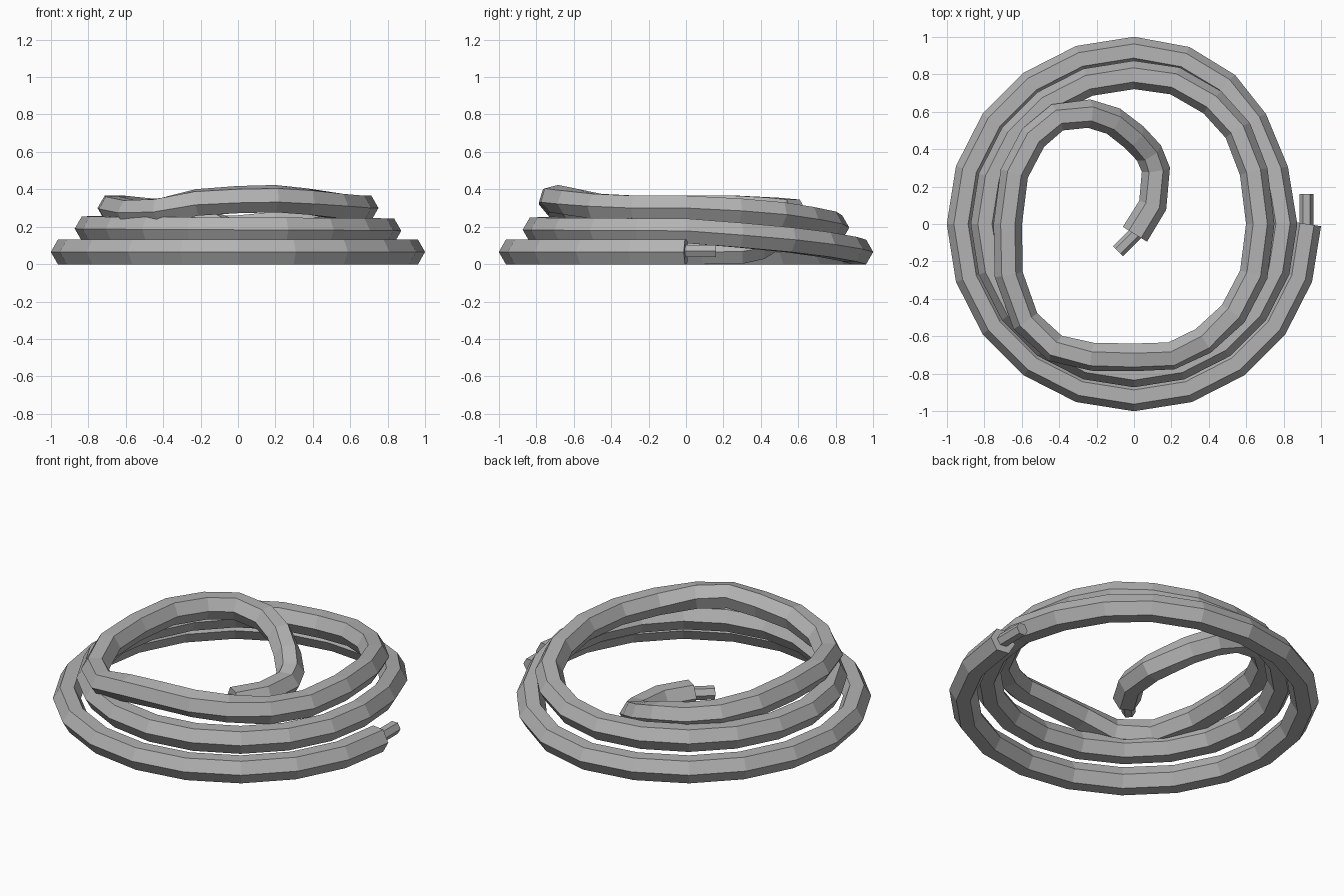
import bpy, bmesh, math
from mathutils import Vector

cube = bpy.data.objects.get("Cube")
if cube:
    bpy.data.objects.remove(cube, do_unlink=True)

grey = bpy.data.materials.new("cable grey")
grey.use_nodes = True
grey.diffuse_color = (0.45, 0.45, 0.45, 1)
grey.node_tree.nodes["Principled BSDF"].inputs["Base Color"].default_value = (0.45, 0.45, 0.45, 1)

UP = Vector((0, 0, 1))


def sweep(name, path, radius, rolls=None):
    """Six-sided capped tube along a path, with its flat sides facing up and down."""
    rolls = rolls or {}
    bm = bmesh.new()
    rings = []
    last = len(path) - 1
    for i, p in enumerate(path):
        before = (p - path[i - 1]).normalized() if i > 0 else Vector()
        after = (path[i + 1] - p).normalized() if i < last else Vector()
        tangent = (before + after).normalized()
        out = UP.cross(tangent).normalized()
        top = tangent.cross(out)
        ring = []
        for k in range(6):
            a = k * math.pi / 3 - rolls.get(i, 0)
            ring.append(bm.verts.new(p + radius * (out * math.cos(a) + top * math.sin(a))))
        rings.append(ring)
    for a, b in zip(rings, rings[1:]):
        for k in range(6):
            n = (k + 1) % 6
            bm.faces.new((a[k], a[n], b[n], b[k]))
    bm.faces.new(rings[0])
    bm.faces.new(rings[-1])
    bmesh.ops.recalc_face_normals(bm, faces=bm.faces)
    mesh = bpy.data.meshes.new(name)
    bm.to_mesh(mesh)
    bm.free()
    mesh.materials.append(grey)
    obj = bpy.data.objects.new(name, mesh)
    bpy.context.collection.objects.link(obj)
    return obj


def arc(radius, first, last, z0, z1):
    """Clockwise points at eighteen degree steps, climbing from z0 to z1."""
    pts = []
    for i in range(first, last + 1):
        a = -i * math.pi / 10
        z = z0 + (z1 - z0) * (i - first) / (last - first)
        pts.append(Vector((radius * math.cos(a), radius * math.sin(a), z)))
    return pts


# Bottom coil lies flat, then climbs on to the middle coil
path = arc(0.925, 0, 15, 0.065, 0.065)
path += [Vector(p) for p in ((0.27, 0.875, 0.08), (0.49, 0.74, 0.105),
                             (0.64, 0.55, 0.13), (0.75, 0.285, 0.155))]
path += arc(0.797, 0, 15, 0.178, 0.195)

# Top coil, lifted and tilted at the front
path += [Vector(p) for p in (
    (0.22, 0.765, 0.215), (0.42, 0.65, 0.24), (0.555, 0.5, 0.265), (0.64, 0.28, 0.285),
    (0.675, 0, 0.3), (0.64, -0.27, 0.3), (0.53, -0.48, 0.31))]
front = len(path)
path += [Vector(p) for p in (
    (0.37, -0.625, 0.335), (0.2, -0.705, 0.35), (0, -0.713, 0.345), (-0.22, -0.71, 0.33),
    (-0.42, -0.665, 0.285), (-0.58, -0.52, 0.275), (-0.67, -0.27, 0.295), (-0.675, 0, 0.3))]
rolls = {front + i: math.radians(d) for i, d in enumerate((10, 14, 13, 10, 5))}

# Loose tail drops down inside the coil to the ground
path += [Vector(p) for p in (
    (-0.64, 0.27, 0.3), (-0.54, 0.46, 0.29), (-0.41, 0.57, 0.28), (-0.24, 0.59, 0.25),
    (-0.11, 0.55, 0.2), (0, 0.465, 0.145), (0.08, 0.38, 0.09), (0.117, 0.29, 0.067),
    (0.1, 0.1, 0.065), (0.005, -0.055, 0.065))]
path[-1].z = 0.065
sweep("coiled_cable", path, 0.076, rolls)

# Thin cores sticking out of both ends
sweep("outer_end_core", [Vector((0.923, 0.16, 0.07)), Vector((0.923, -0.02, 0.07))], 0.038)
sweep("inner_end_core", [Vector((0.02, -0.04, 0.065)), Vector((-0.085, -0.145, 0.06))], 0.038)
